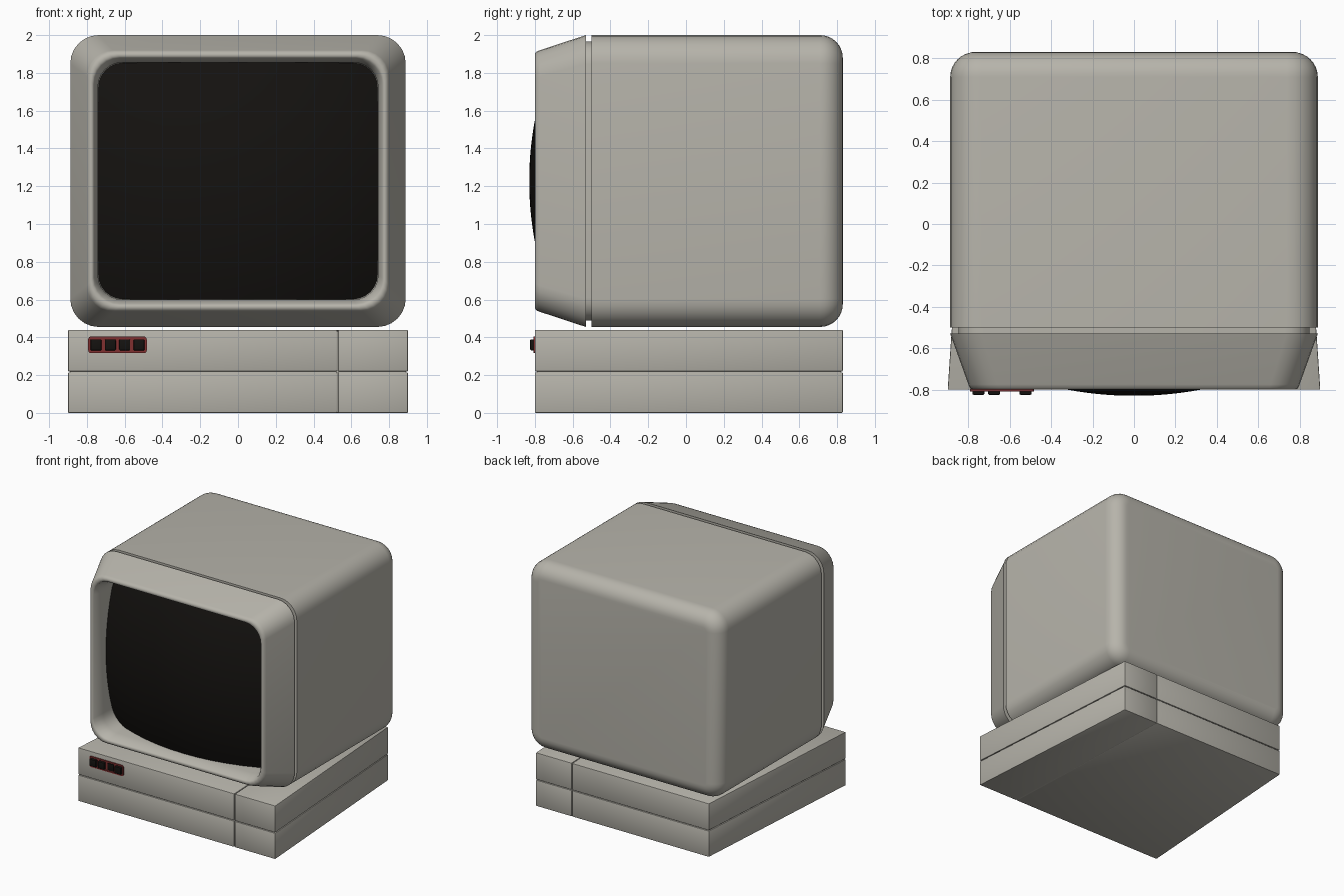
import bpy, bmesh, math
from math import sin, cos, pi

if "Cube" in bpy.data.objects:
    bpy.data.objects.remove(bpy.data.objects["Cube"])

CZ = 1.2275  # height of the monitor's centre


def material(name, rgb):
    m = bpy.data.materials.new(name)
    m.diffuse_color = (*rgb, 1)
    m.use_nodes = True
    m.node_tree.nodes["Principled BSDF"].inputs["Base Color"].default_value = m.diffuse_color
    return m


CASE = material("warm_grey_case", (0.47, 0.455, 0.405))
BLACK = material("dark_glass", (0.007, 0.006, 0.005))
RED = material("red_trim", (0.22, 0.03, 0.03))


def finish(name, bm, mat=CASE, angle=35):
    bmesh.ops.recalc_face_normals(bm, faces=bm.faces[:])
    me = bpy.data.meshes.new(name)
    bm.to_mesh(me)
    bm.free()
    ob = bpy.data.objects.new(name, me)
    bpy.context.collection.objects.link(ob)
    me.materials.append(mat)
    bpy.ops.object.select_all(action='DESELECT')
    ob.select_set(True)
    bpy.context.view_layer.objects.active = ob
    bpy.ops.object.shade_smooth_by_angle(angle=math.radians(angle))
    return ob


def rounded_rect(hx, hz, r, seg=6, side=1):
    """Outline points (x, z) of a rounded rectangle; side = cuts per straight run."""
    pts = []
    for k, (sx, sz) in enumerate([(1, 1), (-1, 1), (-1, -1), (1, -1)]):
        for i in range(seg + 1):
            a = pi / 2 * (k + i / seg)
            pts.append((sx * (hx - r) + r * cos(a), sz * (hz - r) + r * sin(a)))
        # points along the straight run to the next corner
        (x0, z0), run = pts[-1], 2 * ((hx - r) if k % 2 == 0 else (hz - r))
        dx, dz = [(-1, 0), (0, -1), (1, 0), (0, 1)][k]
        pts += [(x0 + dx * run * s / side, z0 + dz * run * s / side) for s in range(1, side)]
    return pts


def loft(name, sections, cap_start=False, cap_end=False, closed=False,
         mat=CASE, angle=35, centre=(0, CZ), side=1):
    """Skin rounded-rectangle sections (y, half width, half height, radius).
    y may be a function of (x, z)."""
    bm = bmesh.new()
    rings = []
    for y, hx, hz, r in sections:
        rings.append([bm.verts.new((x + centre[0], y(x, z) if callable(y) else y, z + centre[1]))
                      for x, z in rounded_rect(hx, hz, r, side=side)])
    pairs = list(zip(rings, rings[1:])) + ([(rings[-1], rings[0])] if closed else [])
    for a, b in pairs:
        n = len(a)
        for i in range(n):
            j = (i + 1) % n
            bm.faces.new((a[i], a[j], b[j], b[i]))
    if cap_start:
        bm.faces.new(rings[0])
    if cap_end:
        bm.faces.new(rings[-1])
    return finish(name, bm, mat, angle)


def box(name, x, y, z, bevel, mat=CASE, back_scale=1.0):
    """Bevelled box from (min, max) ranges; back_scale narrows its back end."""
    bm = bmesh.new()
    bmesh.ops.create_cube(bm, size=1)
    for v in bm.verts:
        is_back = v.co.y > 0
        v.co = [(lo + hi) / 2 + c * (hi - lo) for c, (lo, hi) in zip(v.co, (x, y, z))]
        if is_back:
            v.co.x *= back_scale
    if bevel:
        bmesh.ops.bevel(bm, geom=bm.edges[:], offset=bevel, segments=2,
                        profile=0.5, affect='EDGES')
    return finish(name, bm, mat)


# Monitor housing with rounded back edges
W, H, R, BR = 0.888, 0.7725, 0.15, 0.12
back = []
for i in range(9):
    a = pi / 2 * i / 8
    inset = BR * (1 - cos(a))
    back.append((0.83 - BR + BR * sin(a), W - inset, H - inset, R - inset))
loft("monitor_housing", [(-0.50, W, H, R)] + back, cap_start=True, cap_end=True)

# Recessed seam between housing and bezel
loft("monitor_seam", [(-0.54, W - 0.04, H - 0.035, 0.12), (-0.49, W - 0.04, H - 0.035, 0.12)])

# Tapered bezel: outer slope, softly rolled lip, inner slope, back ring
loft("monitor_bezel", [
    (-0.53, W, H, R),
    (-0.775, 0.800, 0.692, 0.14),
    (-0.792, 0.793, 0.685, 0.14),
    (-0.80, 0.782, 0.673, 0.14),
    (-0.80, 0.772, 0.661, 0.14),
    (-0.792, 0.763, 0.651, 0.14),
    (-0.70, 0.742, 0.628, 0.13),
    (-0.53, 0.738, 0.624, 0.13)], closed=True, angle=60)


# Bulging picture tube
def bulge(x, z):
    return -0.83 + 1.75 - math.sqrt(1.75 ** 2 - x * x - z * z)


loft("screen", [(bulge, 0.742 * t, 0.628 * t, 0.13 * t)
                for t in [1 - i / 16 for i in range(16)]],
     cap_end=True, mat=BLACK, angle=60, side=10)

# Base, narrower at the back: four shells split by fine grooves around a core
GAP, NARROW = 0.0025, 0.79 / 0.90
for level, (z0, z1) in (("lower", (0, 0.217 - GAP)), ("upper", (0.217 + GAP, 0.44))):
    for side, (x0, x1) in (("left", (-0.90, 0.527 - GAP)), ("right", (0.527 + GAP, 0.90))):
        box(f"base_{level}_{side}", (x0, x1), (-0.80, 0.83), (z0, z1), 0.005,
            back_scale=NARROW)
box("base_core", (-0.89, 0.89), (-0.79, 0.82), (0.001, 0.432), 0, back_scale=NARROW)

# Red button surround
loft("button_surround", [
    (-0.79, 0.155, 0.044, 0.015), (-0.808, 0.155, 0.044, 0.015),
    (-0.808, 0.146, 0.035, 0.010), (-0.802, 0.146, 0.035, 0.010)],
    cap_end=True, mat=RED, centre=(-0.638, 0.36))

# Four push buttons, the third one pressed in
for i in range(4):
    cx = -0.752 + 0.076 * i
    front = -0.808 if i == 2 else -0.825
    box(f"button_{i + 1}", (cx - 0.029, cx + 0.029), (front, -0.79), (0.331, 0.389), 0.005, BLACK)
